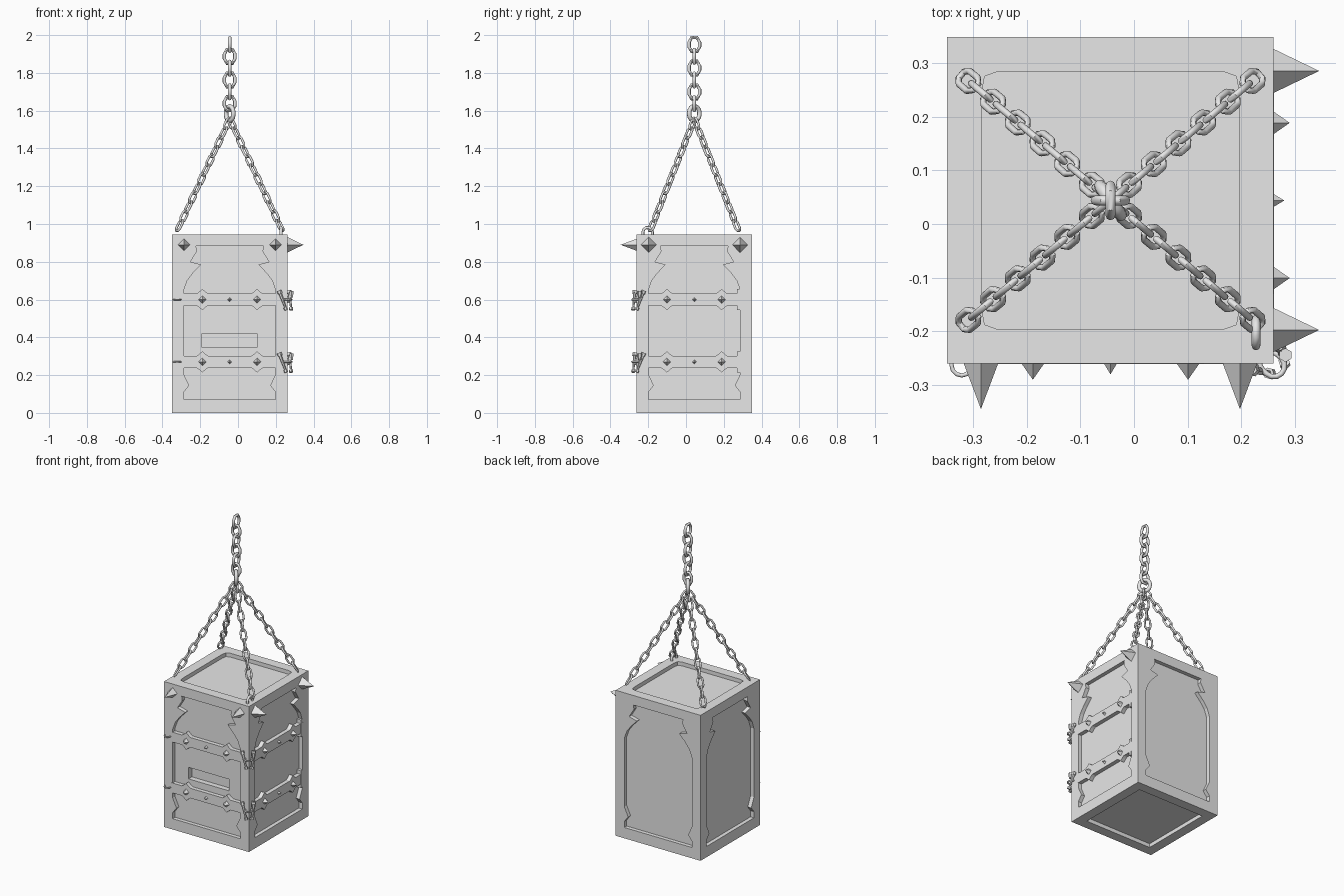
import bpy, bmesh, math
from mathutils import Matrix, Vector

cube = bpy.data.objects.get("Cube")
if cube:
    bpy.data.objects.remove(cube, do_unlink=True)

grey = bpy.data.materials.new("plain grey")
grey.use_nodes = True
grey.diffuse_color = (0.8, 0.8, 0.8, 1)
grey.node_tree.nodes["Principled BSDF"].inputs["Base Color"].default_value = (0.8, 0.8, 0.8, 1)

CENTRE = Vector((-0.044, 0.044, 0))
HALF, HEIGHT, RECESS = 0.305, 0.945, 0.025
STRAP_HEIGHTS = (0.27, 0.6)


def finish(name, bm, matrix=Matrix(), smooth=False):
    bmesh.ops.recalc_face_normals(bm, faces=bm.faces)
    mesh = bpy.data.meshes.new(name)
    bm.to_mesh(mesh)
    bm.free()
    mesh.materials.append(grey)
    ob = bpy.data.objects.new(name, mesh)
    bpy.context.collection.objects.link(ob)
    ob.matrix_world = matrix
    if smooth:
        bpy.ops.object.select_all(action="DESELECT")
        ob.select_set(True)
        bpy.context.view_layer.objects.active = ob
        bpy.ops.object.shade_smooth_by_angle(angle=math.radians(50))
    return ob


def prism(name, outline, low, high, matrix):
    """Extrude a flat outline along local z."""
    bm = bmesh.new()
    face = bm.faces.new([bm.verts.new((x, y, low)) for x, y in outline])
    new = bmesh.ops.extrude_face_region(bm, geom=[face])["geom"]
    verts = [v for v in new if isinstance(v, bmesh.types.BMVert)]
    bmesh.ops.translate(bm, verts=verts, vec=(0, 0, high - low))
    return finish(name, bm, matrix)


def cone(name, base, tip, r1, r2=0, sides=4):
    base, tip = Vector(base), Vector(tip)
    axis = tip - base
    bm = bmesh.new()
    bmesh.ops.create_cone(bm, cap_ends=True, segments=sides, radius1=r1, radius2=r2,
                          depth=axis.length)
    turn = axis.to_track_quat("Z", "Y").to_matrix().to_4x4()
    return finish(name, bm, Matrix.Translation((base + tip) / 2) @ turn)


def link(name, length, width, wire, matrix, steps=3, sides=8):
    """Closed wire loop, long along local z."""
    bm = bmesh.new()
    radius = width / 2 - wire
    straight = length / 2 - wire - radius
    rings = []
    for end in (0, 1):
        for s in range(steps + 1):
            a = math.pi * (end + s / steps)
            out = Vector((math.cos(a), 0, math.sin(a)))
            mid = out * radius + Vector((0, 0, straight if end == 0 else -straight))
            ring = []
            for k in range(sides):
                t = math.tau * k / sides
                ring.append(bm.verts.new(mid + out * wire * math.cos(t)
                                         + Vector((0, wire * math.sin(t), 0))))
            rings.append(ring)
    for a, b in zip(rings, rings[1:] + rings[:1]):
        for k in range(sides):
            m = (k + 1) % sides
            bm.faces.new((a[k], a[m], b[m], b[k]))
    return finish(name, bm, matrix, smooth=True)


def side_frame(k):
    """Local x along the side, y up, z outward; 0 is front, 1 is the +x side."""
    return (Matrix.Translation(CENTRE) @ Matrix.Rotation(k * math.pi / 2, 4, "Z")
            @ Matrix.Rotation(math.pi / 2, 4, "X"))


def mirrored(points):
    return points + [(-x, y) for x, y in reversed(points)]


def rectangle(x0, x1, y0, y1):
    return [(x0, y0), (x1, y0), (x1, y1), (x0, y1)]


# Box body with shaped recesses
flat = Matrix.Translation(CENTRE)
body = prism("box_body", rectangle(-HALF, HALF, -HALF, HALF), 0, HEIGHT, flat)
panel = mirrored([(0.243, 0.07), (0.243, 0.11), (0.215, 0.145), (0.243, 0.205), (0.243, 0.65),
                  (0.225, 0.7), (0.195, 0.74), (0.152, 0.785), (0.208, 0.8), (0.174, 0.855),
                  (0.178, 0.883)])
cutters = [prism("panel_cutter", panel, HALF - RECESS, HALF + 0.1, side_frame(k))
           for k in range(4)]
cutters.append(prism("slot_cutter", rectangle(-0.147, 0.145, 0.345, 0.42),
                     HALF - 0.06, HALF + 0.08, side_frame(0)))
lid = mirrored([(0.21, -0.241), (0.235, -0.232), (0.241, -0.2),
                (0.241, 0.2), (0.235, 0.232), (0.21, 0.241)])
cutters.append(prism("lid_cutter", lid, HEIGHT - RECESS, HEIGHT + 0.1, flat))
cutters.append(prism("base_cutter", rectangle(-0.241, 0.241, -0.241, 0.241),
                     -0.1, RECESS, flat))
bpy.context.view_layer.objects.active = body
for cutter in cutters:
    cutter.hide_render = True
    mod = body.modifiers.new("recess", "BOOLEAN")
    mod.operation, mod.solver, mod.object = "DIFFERENCE", "EXACT", cutter
    bpy.ops.object.modifier_apply(modifier=mod.name)
    bpy.data.objects.remove(cutter, do_unlink=True)

# Straps with diamond plates, studs and corner spikes on two sides
edge = [(-0.25, 0.032)]
for x in (-0.145, 0.122 + 0.023):
    edge += [(x - 0.03, 0.032), (x - 0.018, 0.04), (x, 0.056), (x + 0.018, 0.04), (x + 0.03, 0.032)]
edge.append((0.25, 0.032))
for k, side in enumerate(("front", "side")):
    frame = side_frame(k)

    def spike(name, x, z, radius, length):
        return cone(name, frame @ Vector((x, z, HALF)),
                    frame @ Vector((x, z, HALF + length)), radius)

    for z in STRAP_HEIGHTS:
        outline = [(x, z + h) for x, h in edge] + [(x, z - h) for x, h in reversed(edge)]
        prism(side + "_strap", outline, HALF - RECESS - 0.005, HALF + 0.001, frame)
        for x, radius, length in ((-0.145, 0.021, 0.03), (0, 0.012, 0.02), (0.145, 0.021, 0.03)):
            spike(side + "_stud", x, z, radius, length)
    for x in (-0.242, 0.242):
        spike(side + "_corner_spike", x, 0.89, (0.032, 0.041)[k], 0.085)

# Strap fasteners: end plates, loose end rings and corner clasps
for z in STRAP_HEIGHTS:
    prism("strap_end_plate", rectangle(0.225, 0.243, z - 0.056, z + 0.056),
          HALF - RECESS - 0.005, HALF + 0.002, side_frame(1))
    lying = Matrix.Rotation(math.pi / 2, 4, "X")
    link("strap_end_ring", 0.05, 0.046, 0.004,
         Matrix.Translation((-0.322, -0.262, z)) @ lying, steps=6)
    link("clasp_ring", 0.06, 0.05, 0.005,
         Matrix.Translation((0.258, -0.262, z)) @ Matrix.Rotation(math.pi / 4, 4, "Z") @ lying,
         steps=6)
    for top, foot in (((0.222, -0.272), (0.256, -0.28)), ((0.272, -0.228), (0.282, -0.262))):
        head = Vector((*top, z + 0.036))
        tip = Vector((*foot, z - 0.055))
        along = (tip - head).normalized()
        cone("clasp_pin", head, tip, 0.009, 0.005, 6)
        cone("clasp_pin_head", head - along * 0.012, head + along * 0.004, 0.013, 0.013, 6)
        cone("clasp_pin_foot", tip - along * 0.014, tip, 0.011, 0.011, 6)
    cone("clasp_bolt", (0.283, -0.245, z + 0.01), (0.283, -0.245, z + 0.045), 0.009, 0.013, 6)

# Four slanted chains from the corners to the gathering ring
gather = CENTRE + Vector((0, 0, 1.555))
COUNT = 12
for sx in (-1, 1):
    for sy in (-1, 1):
        foot = CENTRE + Vector((0.277 * sx, 0.233 * sy, 0.968))
        along = gather - foot
        turn = along.to_track_quat("Z", "Y").to_matrix().to_4x4()
        pitch = along.length / COUNT
        for i in range(COUNT):
            spin = Matrix.Rotation(math.pi / 2 * (i % 2), 4, "Z")
            link("slanted_chain_link", pitch + 0.025, 0.044, 0.0063,
                 Matrix.Translation(foot + along * (i + 0.5) / COUNT) @ turn @ spin)

# Staple on one corner of the lid
link("lid_staple", 0.09, 0.066, 0.008,
     Matrix.Translation((0.228, -0.203, HEIGHT)) @ Matrix.Rotation(math.pi / 2, 4, "Z"), steps=5)

# Gathering ring and hanging chain
link("gathering_ring", 0.102, 0.09, 0.012,
     Matrix.Translation(CENTRE + Vector((0, 0, 1.585))) @ Matrix.Rotation(-0.95, 4, "Z"), steps=6)
for i in range(6):
    spin = Matrix.Rotation(math.pi / 2 * ((i + 1) % 2), 4, "Z")
    link("hanging_chain_link", 0.1, 0.074, 0.0092,
         Matrix.Translation(CENTRE + Vector((0, 0, 1.95 - 0.0625 * i))) @ spin)
